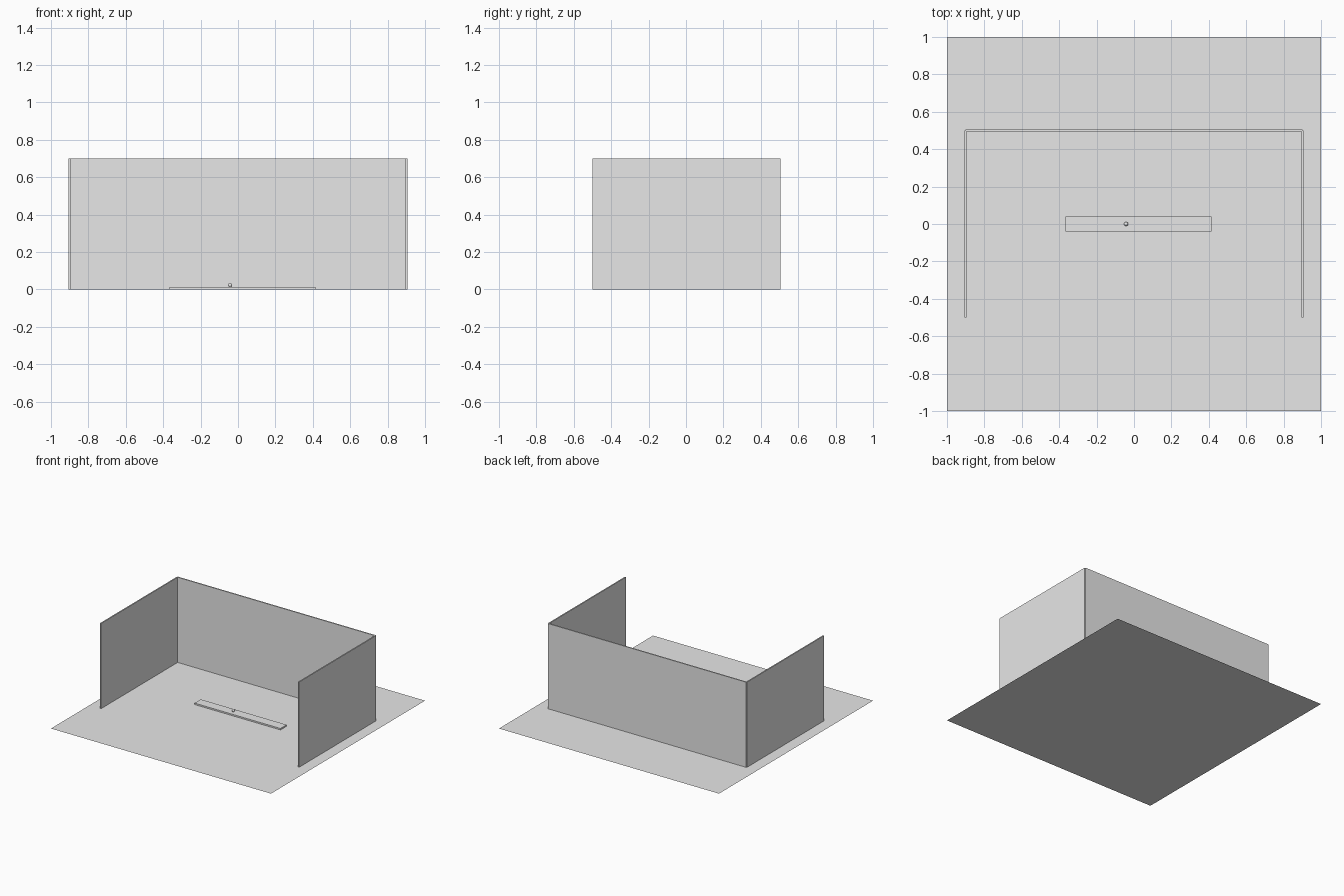
import bpy

if "Cube" in bpy.data.objects:
    bpy.data.objects.remove(bpy.data.objects["Cube"])

grey = bpy.data.materials.new("light_grey")
grey.diffuse_color = (0.8, 0.8, 0.8, 1)
grey.use_nodes = True
grey.node_tree.nodes["Principled BSDF"].inputs["Base Color"].default_value = grey.diffuse_color


def finish(name):
    ob = bpy.context.object
    ob.name = name
    ob.data.materials.append(grey)
    return ob


def box(name, centre, size):
    bpy.ops.mesh.primitive_cube_add(size=1, location=centre)
    ob = finish(name)
    ob.scale = size
    bpy.ops.object.transform_apply(location=False, rotation=False, scale=True)
    return ob


# flat floor sheet
bpy.ops.mesh.primitive_plane_add(size=2, location=(0, 0, 0))
finish("floor")

# thin walls, open at the front
WALL_H, WALL_T = 0.7, 0.01
box("back_wall", (0, 0.5, WALL_H / 2), (1.8, WALL_T, WALL_H))
for side, x in (("left", -0.9), ("right", 0.9)):
    box(side + "_wall", (x, 0, WALL_H / 2), (WALL_T, 1.0, WALL_H))

# long low plate lying on the floor
box("floor_plate", (0.024, 0, 0.006), (0.78, 0.08, 0.012))

# small ball resting on the plate
bpy.ops.mesh.primitive_uv_sphere_add(segments=32, ring_count=16, radius=0.011,
                                     location=(-0.042, 0, 0.023))
finish("small_ball")
bpy.ops.object.shade_smooth()
